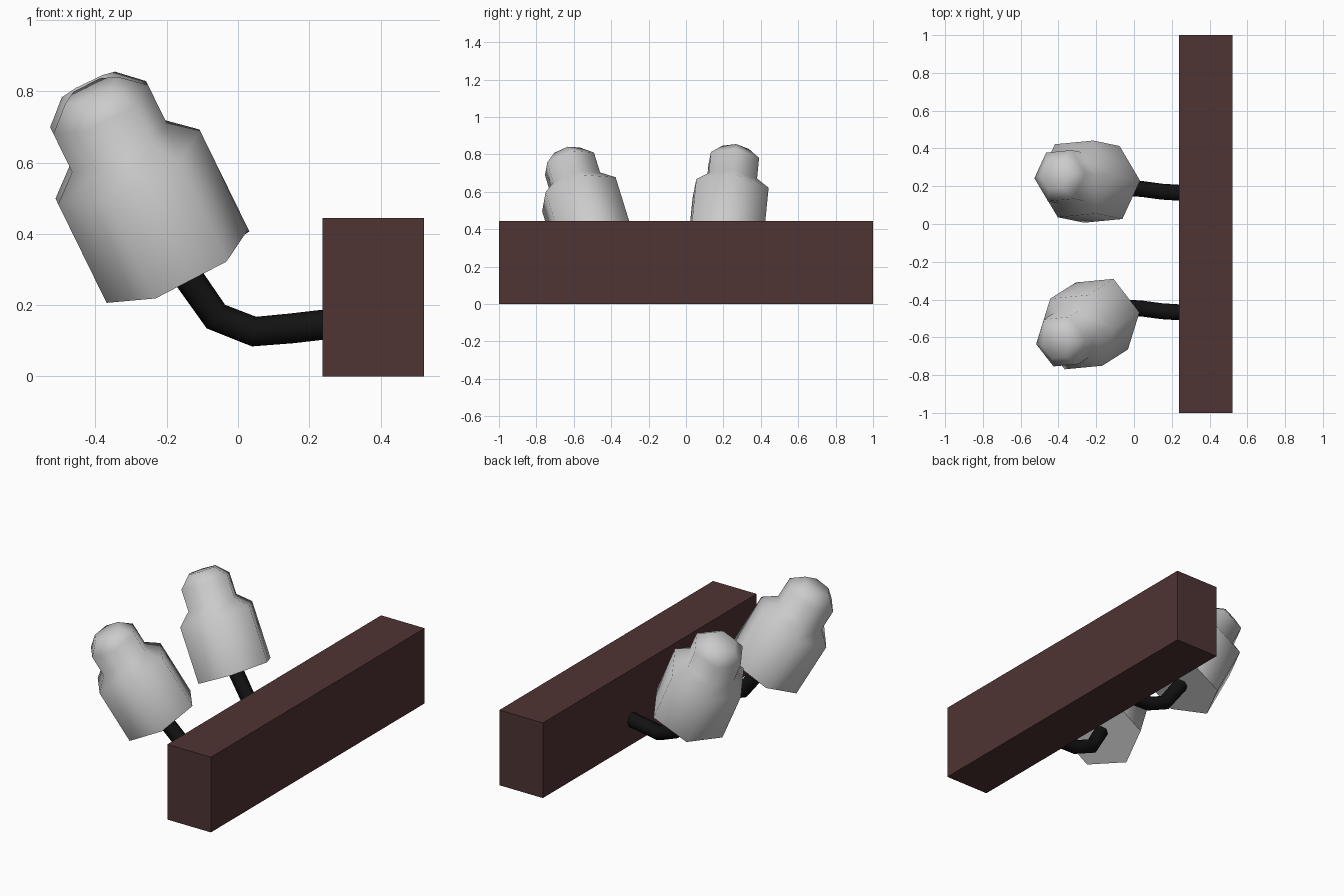
import bpy, bmesh, math
from mathutils import Vector

if "Cube" in bpy.data.objects:
    bpy.data.objects.remove(bpy.data.objects["Cube"])


def material(name, rgb):
    m = bpy.data.materials.new(name)
    m.diffuse_color = (*rgb, 1)
    m.use_nodes = True
    m.node_tree.nodes["Principled BSDF"].inputs["Base Color"].default_value = m.diffuse_color
    return m


brown = material("dark_wood", (0.078, 0.033, 0.033))
black = material("black_iron", (0.006, 0.006, 0.006))


def smooth(ob, angle):
    bpy.ops.object.select_all(action='DESELECT')
    ob.select_set(True)
    bpy.context.view_layer.objects.active = ob
    bpy.ops.object.shade_smooth_by_angle(angle=math.radians(angle))


# crossarm beam
bpy.ops.mesh.primitive_cube_add(size=1, location=(0.38, 0, 0.2225))
beam = bpy.context.object
beam.name = "beam"
beam.scale = (0.285, 2, 0.445)
bpy.ops.object.transform_apply(location=False, rotation=False, scale=True)
beam.data.materials.append(brown)

# insulator profile: (radius, distance along the tilted axis)
PROFILE = [(0.225, 0), (0.225, 0.32), (0.15, 0.385), (0.15, 0.508), (0.083, 0.57)]


def insulator(name, base, axis):
    a = Vector(axis).normalized()
    v = Vector((a.z, 0, -a.x)).normalized()
    w = a.cross(v)
    bm = bmesh.new()
    rings = []
    for r, h in PROFILE:
        ring = []
        for i in range(6):
            t = math.radians(60 * i + 5)
            p = Vector(base) + a * h + v * (r * math.cos(t)) + w * (r * math.sin(t))
            ring.append(bm.verts.new(p))
        rings.append(ring)
    for lo, hi in zip(rings, rings[1:]):
        for i in range(6):
            j = (i + 1) % 6
            bm.faces.new((lo[i], lo[j], hi[j], hi[i]))
    bm.faces.new(rings[0][::-1])
    bm.faces.new(rings[-1])
    bmesh.ops.recalc_face_normals(bm, faces=bm.faces)
    me = bpy.data.meshes.new(name)
    bm.to_mesh(me)
    bm.free()
    ob = bpy.data.objects.new(name, me)
    bpy.context.collection.objects.link(ob)
    smooth(ob, 65)


# bent iron pin swept along a short path
def pin(name, points):
    cu = bpy.data.curves.new(name, 'CURVE')
    cu.dimensions = '3D'
    cu.bevel_depth = 0.042
    cu.bevel_resolution = 2
    cu.use_fill_caps = True
    sp = cu.splines.new('POLY')
    sp.points.add(len(points) - 1)
    for q, p in zip(sp.points, points):
        q.co = (*p, 1)
    ob = bpy.data.objects.new(name, cu)
    bpy.context.collection.objects.link(ob)
    bpy.ops.object.select_all(action='DESELECT')
    ob.select_set(True)
    bpy.context.view_layer.objects.active = ob
    bpy.ops.object.convert(target='MESH')
    ob = bpy.context.object
    ob.data.materials.append(black)
    smooth(ob, 60)


# two insulators, each leaning its own way
for label, base_y, lean, pin_y in (("front", -0.487, -0.31, -0.47),
                                   ("back", 0.21, 0.10, 0.163)):
    insulator(label + "_insulator", (-0.17, base_y, 0.31), (-0.49, lean, 1))
    pin(label + "_pin", [(0.28, pin_y, 0.15), (0.15, pin_y + 0.008, 0.135),
                         (0.045, pin_y + 0.022, 0.126), (-0.062, pin_y + 0.03, 0.168),
                         (-0.165, base_y, 0.315)])
